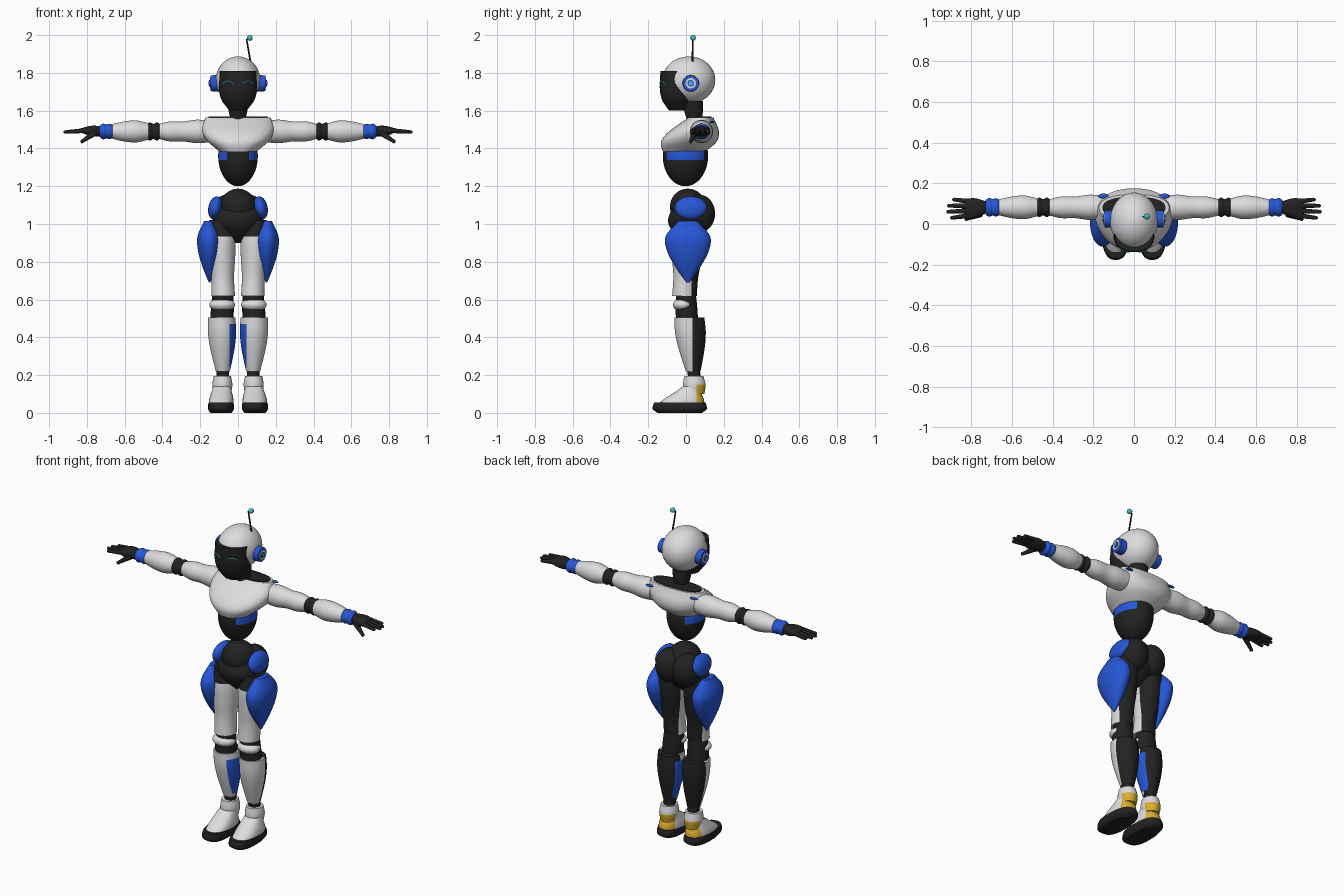
import bpy, bmesh, math
from mathutils import Vector, Matrix

cube = bpy.data.objects.get("Cube")
if cube:
    bpy.data.objects.remove(cube)

COLOURS = {
    "white": (0.72, 0.72, 0.74),
    "black": (0.016, 0.016, 0.017),
    "blue": (0.02, 0.095, 0.68),
    "yellow": (0.7, 0.42, 0.03),
    "cyan": (0.07, 0.5, 0.58),
}
MATERIALS = {}
for label, rgb in COLOURS.items():
    material = bpy.data.materials.new(label)
    material.use_nodes = True
    material.diffuse_color = (*rgb, 1)
    shader = material.node_tree.nodes["Principled BSDF"]
    shader.inputs["Base Color"].default_value = (*rgb, 1)
    MATERIALS[label] = material
MADE = []


def finish(bm, name, colour, side=1, cuts=()):
    """Cut clean colour borders, colour faces by rule, mirror and link."""
    for axis, value in cuts:
        normal = Vector([float(letter == axis) for letter in "xyz"])
        geometry = bm.verts[:] + bm.edges[:] + bm.faces[:]
        bmesh.ops.bisect_plane(bm, geom=geometry, plane_co=normal * value, plane_no=normal)
    mesh = bpy.data.meshes.new(name)
    used = []
    for face in bm.faces:
        label = colour if isinstance(colour, str) else colour(face.calc_center_median())
        if label not in used:
            used.append(label)
            mesh.materials.append(MATERIALS[label])
        face.material_index = used.index(label)
    bmesh.ops.scale(bm, vec=(side, 1, 1), verts=bm.verts)
    bmesh.ops.recalc_face_normals(bm, faces=bm.faces)
    bm.to_mesh(mesh)
    bm.free()
    part = bpy.data.objects.new(name, mesh)
    bpy.context.collection.objects.link(part)
    MADE.append(part)


def smooth_value(values, t):
    """Catmull-Rom through evenly spaced values, t from start to end."""
    last = len(values) - 1
    i = min(int(t * last), last - 1)
    u = t * last - i
    p, q = values[i], values[i + 1]
    before = (q - values[i - 1]) / 2 if i else q - p
    after = (values[i + 2] - p) / 2 if i + 2 <= last else q - p
    return p + before * u + (3 * (q - p) - 2 * before - after) * u**2 + (before + after - 2 * (q - p)) * u**3


def limb(name, colour, start, end, radii, depth=(1, 1), side=1, power=2.0, cuts=(), sides=36):
    """Skin level sections along a straight line; depth is the second radius over the first."""
    bm = bmesh.new()
    start, end = Vector(start), Vector(end)
    sideways = abs(end.x - start.x) > abs(end.z - start.z)
    steps = 5 * (len(radii) - 1)
    rings = []
    for step in range(steps + 1):
        t = step / steps
        centre = start.lerp(end, t)
        wide = smooth_value(radii, t)
        deep = wide * (depth[0] + (depth[1] - depth[0]) * t)
        ring = []
        for k in range(sides):
            c, s = math.cos(math.tau * k / sides), math.sin(math.tau * k / sides)
            a = wide * math.copysign(abs(c) ** (2 / power), c)
            b = deep * math.copysign(abs(s) ** (2 / power), s)
            offset = Vector((0, a, b) if sideways else (a, b, 0))
            ring.append(bm.verts.new(centre + offset))
        rings.append(ring)
    for low, high in zip(rings, rings[1:]):
        for k in range(sides):
            j = (k + 1) % sides
            bm.faces.new((low[k], low[j], high[j], high[k]))
    bm.faces.new(rings[0][::-1])
    bm.faces.new(rings[-1])
    finish(bm, name, colour, side, cuts)


def ball(name, colour, centre, radii, side=1, tilt=0.0, cuts=()):
    bm = bmesh.new()
    matrix = Matrix.Translation(centre) @ Matrix.Rotation(tilt, 4, "Y") @ Matrix.Diagonal((*radii, 1))
    bmesh.ops.create_uvsphere(bm, u_segments=36, v_segments=24, radius=1, matrix=matrix)
    finish(bm, name, colour, side, cuts)


def rod(name, colour, start, end, start_radius, end_radius, side=1):
    bm = bmesh.new()
    start, end = Vector(start), Vector(end)
    along = end - start
    turn = along.to_track_quat("Z", "Y").to_matrix().to_4x4()
    bmesh.ops.create_cone(bm, cap_ends=True, segments=24, radius1=start_radius, radius2=end_radius,
                          depth=along.length, matrix=Matrix.Translation((start + end) / 2) @ turn)
    finish(bm, name, colour, side)


def arm_point(x):
    return Vector((x, 0.082, 1.49))


def belly_paint(c):
    return "blue" if c.z > 1.34 and abs(c.x) > 0.058 else "black"


def thigh_paint(c):
    return "black" if c.y > 0.03 or c.z > 0.935 else "white"


def shin_paint(c):
    if c.x < 0.045 and 0.24 < c.z < 0.47 and c.y < 0.07:
        return "blue"
    return "black" if c.y > 0.035 else "white"


def boot_paint(c):
    return "yellow" if c.y > 0.055 and c.z < 0.15 else "white"


# Head, visor, neck and antenna
ball("head", "white", (0, 0.015, 1.762), (0.118, 0.14, 0.125))
VISOR_WIDTH, VISOR_DEPTH, VISOR_POWER, VISOR_Y = 0.1, 0.88, 2.3, -0.05
limb("visor", "black", (0, VISOR_Y, 1.6), (0, VISOR_Y, 1.81),
     (0.045, 0.085, VISOR_WIDTH, VISOR_WIDTH, 0.097), (VISOR_DEPTH, VISOR_DEPTH), power=VISOR_POWER)
limb("neck", "black", (0, 0.05, 1.5), (0, 0.035, 1.65), (0.06, 0.042, 0.05, 0.055))
rod("antenna", "black", (0.066, 0.035, 1.86), (0.045, 0.035, 1.98), 0.005, 0.004)
ball("antenna_tip", "cyan", (0.063, 0.037, 1.985), (0.015, 0.015, 0.015))

# Torso
limb("chest", "white", (0, -0.01, 1.385), (0, 0.08, 1.565), (0.1, 0.168, 0.192, 0.172),
     (1.13, 0.38), power=2.3, sides=48)
limb("collar", "black", (0, 0.08, 1.55), (0, 0.08, 1.57), (0.155, 0.155), (0.35, 0.35), power=2.4)
ball("belly", belly_paint, (0, -0.003, 1.36), (0.105, 0.12, 0.16),
     cuts=[("z", 1.34), ("x", 0.058), ("x", -0.058)])

# Pelvis
ball("waist_joint", "black", (0, 0.01, 1.09), (0.095, 0.095, 0.097))
limb("pelvis", "black", (0, 0.01, 0.9), (0, 0.015, 1.11), (0.022, 0.085, 0.125, 0.12, 0.08), (0.9, 0.8))

for side, tag in ((1, "left"), (-1, "right")):
    # Ear discs, each smaller and further out
    outer = 0.145
    ear_layers = (("shell", "blue", 0.044), ("ring", "white", 0.029),
                  ("hub", "blue", 0.018), ("light", "cyan", 0.012))
    for layer, colour, radius in ear_layers:
        rod(f"{tag}_ear_{layer}", colour, (0.1, 0.025, 1.745), (outer, 0.025, 1.745),
            radius, radius * 0.95, side)
        outer += 0.004

    # Eye arc lying on the visor
    arc = []
    for k in range(9):
        angle = math.pi * k / 8
        x = 0.051 - 0.026 * math.cos(angle)
        bulge = (1 - (x / VISOR_WIDTH) ** VISOR_POWER) ** (1 / VISOR_POWER)
        y = VISOR_Y - VISOR_WIDTH * VISOR_DEPTH * bulge - 0.001
        arc.append((x, y, 1.738 + 0.018 * math.sin(angle)))
    for k, (first, second) in enumerate(zip(arc, arc[1:])):
        rod(f"{tag}_eye_{k}", "cyan", first, second, 0.0035, 0.0035, side)

    # Arm
    limb(f"{tag}_upper_arm", "white", arm_point(0.15), arm_point(0.43),
         (0.058, 0.062, 0.053, 0.053, 0.036), side=side)
    limb(f"{tag}_elbow", "black", arm_point(0.41), arm_point(0.485),
         (0.036, 0.048, 0.04, 0.048, 0.036), side=side)
    limb(f"{tag}_forearm", "white", arm_point(0.475), arm_point(0.665),
         (0.044, 0.058, 0.053, 0.039), side=side)
    limb(f"{tag}_wrist", "blue", arm_point(0.66), arm_point(0.732),
         (0.036, 0.045, 0.041, 0.046, 0.034), (0.9, 0.9), side=side)
    limb(f"{tag}_palm", "black", arm_point(0.725), (0.83, 0.075, 1.495),
         (0.028, 0.042, 0.05, 0.046), (0.9, 0.26), side=side, power=2.5)
    for k, reach in enumerate((0.895, 0.914, 0.91, 0.885)):
        y = 0.042 + 0.023 * k
        tip = (reach, y * 1.3 - 0.024, 1.487)
        rod(f"{tag}_finger_{k}", "black", (0.81, y, 1.495), tip, 0.013, 0.009, side)
        ball(f"{tag}_fingertip_{k}", "black", tip, (0.01, 0.009, 0.009), side)
    thumb_tip = (0.825, 0.025, 1.437)
    rod(f"{tag}_thumb", "black", (0.755, 0.05, 1.485), thumb_tip, 0.017, 0.009, side)
    ball(f"{tag}_thumb_tip", "black", thumb_tip, (0.01, 0.01, 0.01), side)
    ball(f"{tag}_shoulder_mark", "blue", (0.15, 0.138, 1.54), (0.025, 0.012, 0.005), side)

    # Hip and side guard
    ball(f"{tag}_buttock", "black", (0.06, 0.07, 1.055), (0.08, 0.084, 0.1), side)
    ball(f"{tag}_hip_pad", "blue", (0.12, 0.025, 1.085), (0.037, 0.085, 0.062), side, -0.2)
    limb(f"{tag}_thigh_guard", "blue", (0.15, 0.01, 0.69), (0.155, 0.01, 1.015),
         (0.004, 0.036, 0.058, 0.061, 0.025), (1.75, 2), side=side)

    # Leg
    limb(f"{tag}_thigh", thigh_paint, (0.078, -0.008, 0.62), (0.09, 0.02, 1.02),
         (0.062, 0.06, 0.069, 0.073, 0.062), (1.05, 1.25), side=side,
         cuts=[("y", 0.03), ("z", 0.935)])
    limb(f"{tag}_knee", "black", (0.085, 0.005, 0.49), (0.08, 0, 0.63), (0.062, 0.06, 0.055),
         (0.95, 0.95), side=side)
    ball(f"{tag}_kneecap", "white", (0.084, -0.015, 0.572), (0.068, 0.055, 0.036), side)
    limb(f"{tag}_shin", shin_paint, (0.08, 0.038, 0.22), (0.086, 0.018, 0.505),
         (0.037, 0.054, 0.068, 0.075, 0.072), (1.05, 1.1), side=side,
         cuts=[("y", 0.035), ("y", 0.07), ("x", 0.045), ("z", 0.24), ("z", 0.47)])
    rod(f"{tag}_ankle", "black", (0.08, 0.045, 0.17), (0.08, 0.04, 0.24), 0.034, 0.033, side)

    # Boot
    limb(f"{tag}_cuff", boot_paint, (0.083, 0.045, 0.1), (0.083, 0.042, 0.195),
         (0.045, 0.053, 0.046), (1.15, 1.1), side=side, cuts=[("y", 0.055), ("z", 0.15)])
    limb(f"{tag}_foot", boot_paint, (0.09, -0.03, 0.04), (0.085, 0.028, 0.14),
         (0.066, 0.064, 0.055, 0.045), (1.95, 1), side=side, power=2.3, cuts=[("y", 0.055)])
    limb(f"{tag}_sole", "black", (0.09, -0.033, 0), (0.09, -0.033, 0.054),
         (0.056, 0.068, 0.069, 0.066), (2.1, 2.05), side=side, power=2.5)

# Smooth shading with sharp edges kept
bpy.ops.object.select_all(action="DESELECT")
for part in MADE:
    part.select_set(True)
bpy.context.view_layer.objects.active = MADE[0]
bpy.ops.object.shade_smooth_by_angle(angle=math.radians(40))
